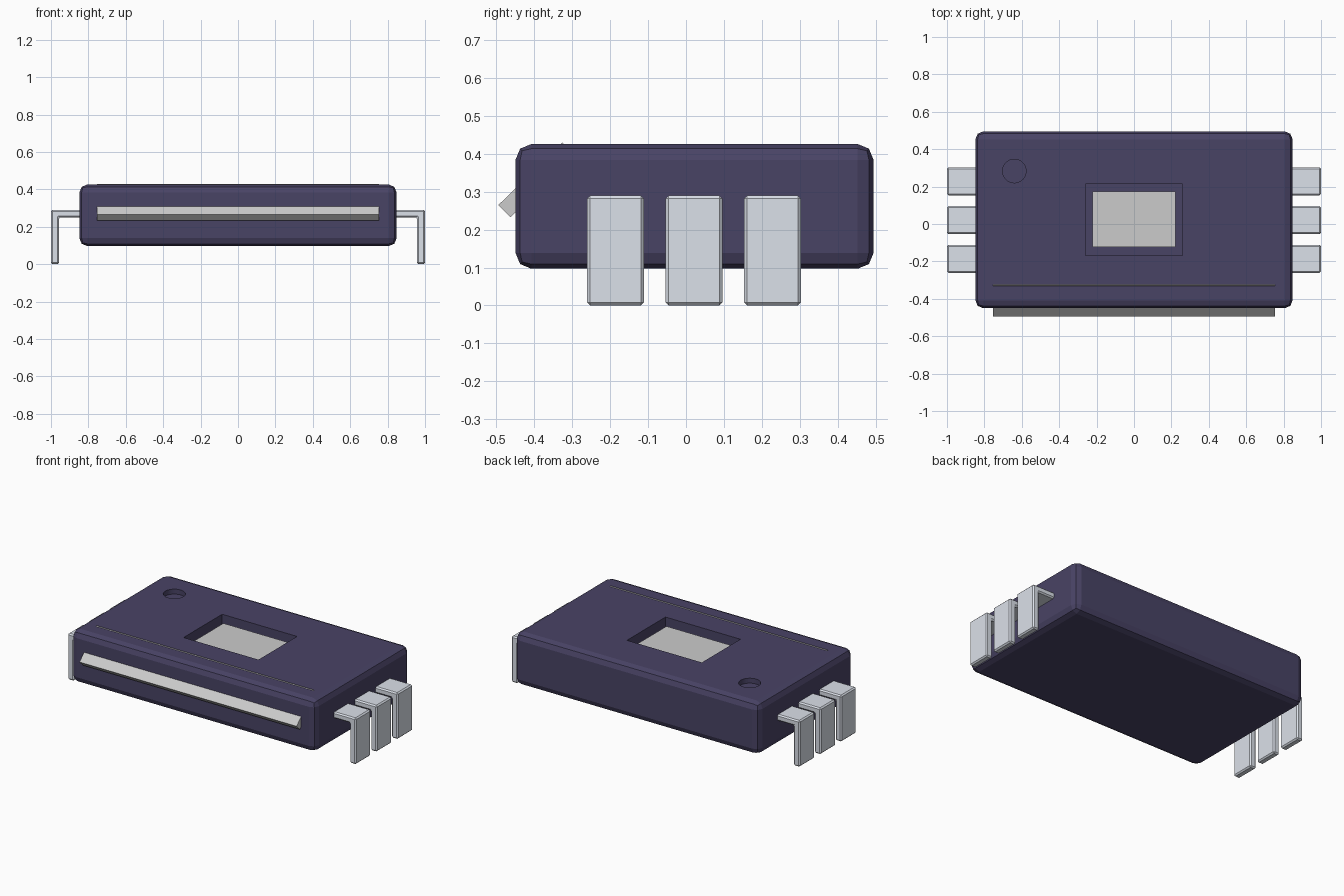
import bpy
from mathutils import Vector

if "Cube" in bpy.data.objects:
    bpy.data.objects.remove(bpy.data.objects["Cube"])


def material(name, rgb):
    m = bpy.data.materials.new(name)
    m.diffuse_color = (*rgb, 1)
    m.use_nodes = True
    m.node_tree.nodes["Principled BSDF"].inputs["Base Color"].default_value = m.diffuse_color
    return m


def box(name, lo, hi, mat=None):
    lo, hi = Vector(lo), Vector(hi)
    bpy.ops.mesh.primitive_cube_add(size=1, location=(lo + hi) / 2)
    ob = bpy.context.object
    ob.name = name
    ob.scale = hi - lo
    bpy.ops.object.transform_apply(location=False, rotation=False, scale=True)
    if mat:
        ob.data.materials.append(mat)
    return ob


def prism(name, profile, a, b, place, mat=None):
    # extrude a 2D profile from a to b; place maps (u, v, depth) to xyz
    n = len(profile)
    verts = [place(u, v, d) for d in (a, b) for u, v in profile]
    faces = [tuple(range(n))[::-1], tuple(range(n, 2 * n))]
    faces += [(i, (i + 1) % n, n + (i + 1) % n, n + i) for i in range(n)]
    me = bpy.data.meshes.new(name)
    me.from_pydata(verts, [], faces)
    ob = bpy.data.objects.new(name, me)
    bpy.context.collection.objects.link(ob)
    bpy.context.view_layer.objects.active = ob
    bpy.ops.object.mode_set(mode='EDIT')
    bpy.ops.mesh.select_all(action='SELECT')
    bpy.ops.mesh.normals_make_consistent(inside=False)
    bpy.ops.object.mode_set(mode='OBJECT')
    if mat:
        me.materials.append(mat)
    return ob


def bevel(ob, width, segments):
    mod = ob.modifiers.new("bevel", 'BEVEL')
    mod.width, mod.segments = width, segments


def cut(ob, cutter):
    cutter.hide_render = True
    cutter.display_type = 'WIRE'
    mod = ob.modifiers.new(cutter.name, 'BOOLEAN')
    mod.operation, mod.object, mod.solver = 'DIFFERENCE', cutter, 'EXACT'
    bpy.context.view_layer.objects.active = ob
    for m in list(ob.modifiers):
        bpy.ops.object.modifier_apply(modifier=m.name)
    bpy.data.objects.remove(cutter)


purple = material("dark_purple_plastic", (0.066, 0.056, 0.13))
metal = material("light_metal", (0.71, 0.75, 0.82))

# package body with window recess and pin-one dimple
body = box("body", (-0.848, -0.45, 0.097), (0.848, 0.495, 0.426), purple)
bevel(body, 0.042, 2)
cut(body, box("window_cutter", (-0.26, -0.168, 0.345), (0.26, 0.214, 0.6)))
bpy.ops.mesh.primitive_cylinder_add(vertices=32, radius=0.063, depth=0.2,
                                    location=(-0.64, 0.283, 0.495))
dimple = bpy.context.object
dimple.name = "dimple_cutter"
cut(body, dimple)

# sensor plate standing in the window
box("sensor_plate", (-0.222, -0.124, 0.3), (0.222, 0.173, 0.395))

# slanted sheet poking through the front and top faces
prism("slanted_sheet",
      [(-0.495, 0.265), (-0.463, 0.233), (-0.295, 0.398), (-0.327, 0.43)],
      -0.753, 0.753, lambda y, z, x: (x, y, z))

# bent leads, mirrored to both sides
lead_profile = [(0.78, 0.25), (0.957, 0.25), (0.957, 0), (1, 0), (1, 0.29), (0.78, 0.29)]
for i in range(3):
    y = -0.186 + 0.207 * i
    lead = prism(f"lead_pair_{i + 1}", lead_profile, y - 0.075, y + 0.075,
                 lambda x, z, d: (x, d, z), metal)
    bevel(lead, 0.008, 1)
    lead.modifiers.new("mirror", 'MIRROR').use_axis = (True, False, False)
